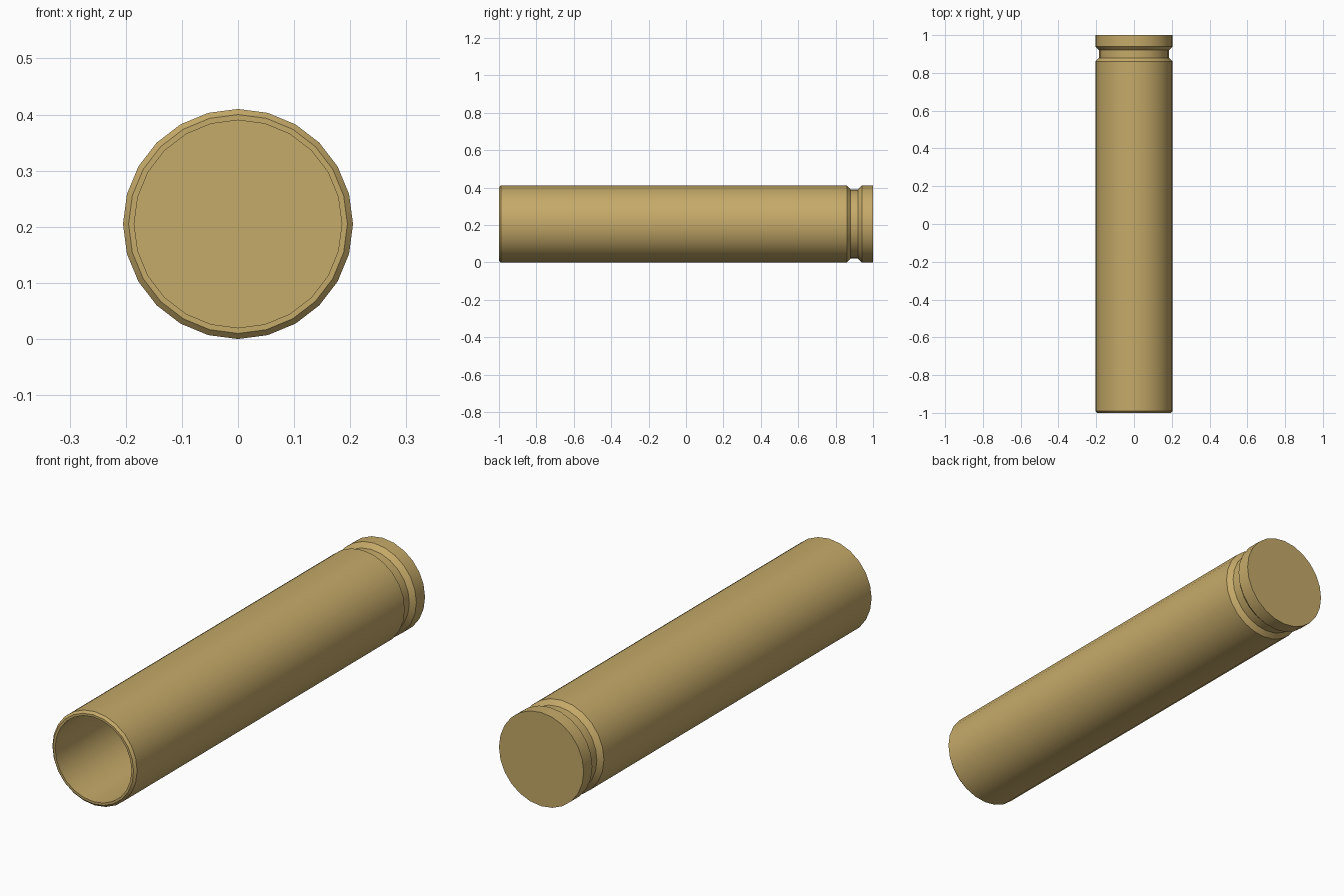
import bpy, bmesh, math

if "Cube" in bpy.data.objects:
    bpy.data.objects.remove(bpy.data.objects["Cube"])

SEGMENTS = 24
CENTRE_Z = 0.205

# Brass colour
brass = bpy.data.materials.new("brass")
brass.diffuse_color = (0.56, 0.40, 0.14, 1)
brass.use_nodes = True
brass.node_tree.nodes["Principled BSDF"].inputs["Base Color"].default_value = brass.diffuse_color

# Profile as (radius, y): bore floor, bore wall, mouth lip, body, groove, rim, base
profile = [
    (0.0, 0.84), (0.185, 0.84), (0.185, -1.0), (0.195, -1.0), (0.205, -0.99),
    (0.205, 0.86), (0.185, 0.88), (0.185, 0.92), (0.205, 0.94), (0.205, 1.0),
    (0.0, 1.0),
]

# Casing: profile spun around the y axis
bm = bmesh.new()
verts = [bm.verts.new((0, y, CENTRE_Z + r)) for r, y in profile]
edges = [bm.edges.new(pair) for pair in zip(verts, verts[1:])]
bmesh.ops.spin(bm, geom=verts + edges, cent=(0, 0, CENTRE_Z), axis=(0, 1, 0),
               angle=math.tau, steps=SEGMENTS, use_merge=True)
bmesh.ops.remove_doubles(bm, verts=bm.verts, dist=1e-5)
bmesh.ops.recalc_face_normals(bm, faces=bm.faces)

mesh = bpy.data.meshes.new("casing")
bm.to_mesh(mesh)
bm.free()
mesh.materials.append(brass)
casing = bpy.data.objects.new("casing", mesh)
bpy.context.collection.objects.link(casing)

# Smooth round the tube, sharp at the steps
bpy.context.view_layer.objects.active = casing
casing.select_set(True)
bpy.ops.object.shade_smooth_by_angle(angle=math.radians(30))
